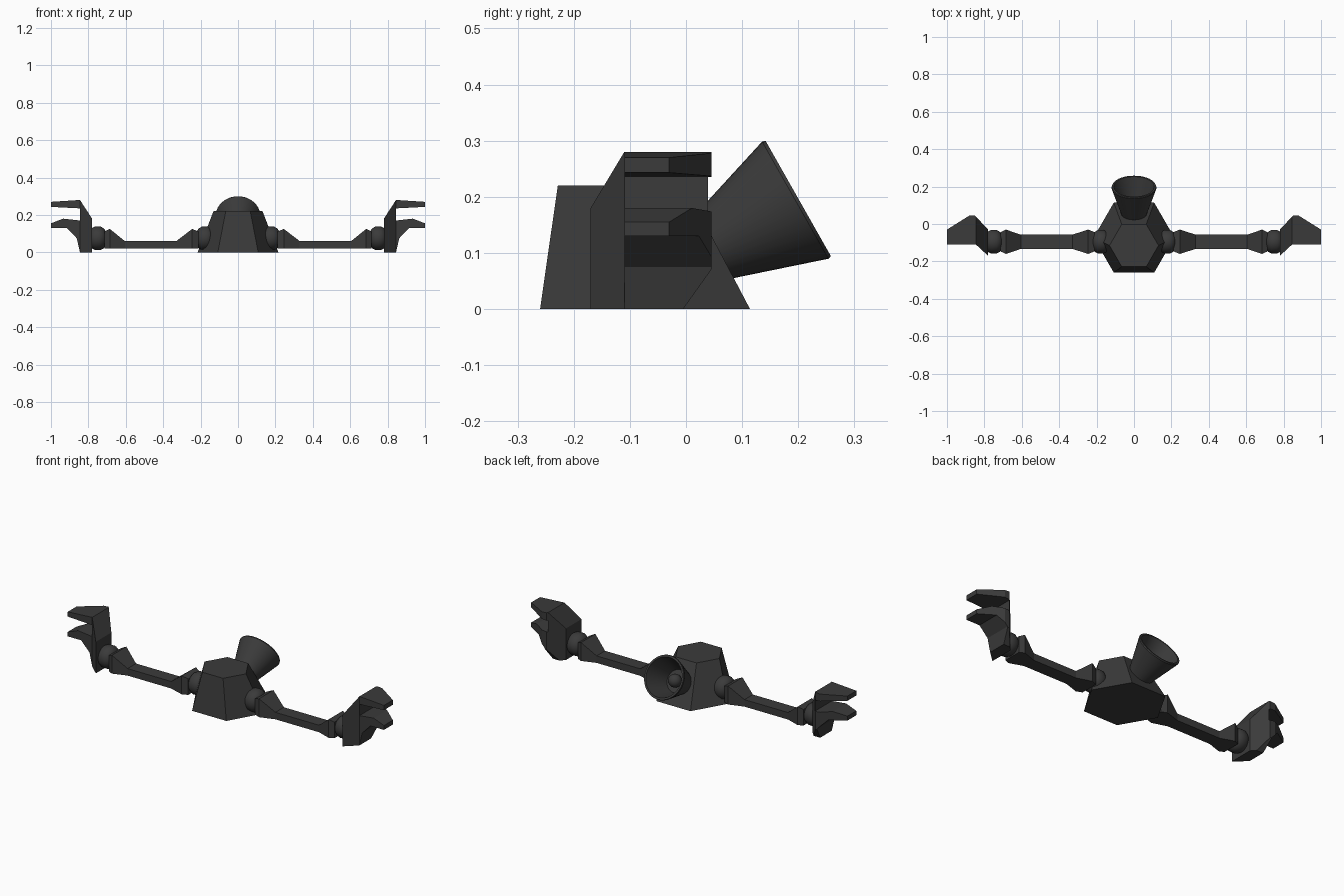
import bpy, bmesh, math
from mathutils import Vector, Matrix

cube = bpy.data.objects.get("Cube")
if cube:
    bpy.data.objects.remove(cube)

mat = bpy.data.materials.new("dark_grey")
mat.use_nodes = True
COL = (0.043, 0.043, 0.043, 1)
mat.diffuse_color = COL
mat.node_tree.nodes["Principled BSDF"].inputs["Base Color"].default_value = COL

ARM_Y = -0.095


def finish(name, bm, mirror=False, smooth=None):
    bmesh.ops.recalc_face_normals(bm, faces=bm.faces[:])
    me = bpy.data.meshes.new(name)
    bm.to_mesh(me)
    bm.free()
    me.materials.append(mat)
    ob = bpy.data.objects.new(name, me)
    bpy.context.collection.objects.link(ob)
    if mirror:
        ob.modifiers.new("Mirror", 'MIRROR').use_axis[0] = True
    if smooth:
        bpy.ops.object.select_all(action='DESELECT')
        ob.select_set(True)
        bpy.context.view_layer.objects.active = ob
        bpy.ops.object.shade_smooth_by_angle(angle=math.radians(smooth))
    return ob


def loft(rings):
    """Skin a list of equal-sized rings and cap both ends."""
    bm = bmesh.new()
    vs = [[bm.verts.new(p) for p in r] for r in rings]
    n = len(vs[0])
    for a, b in zip(vs, vs[1:]):
        for i in range(n):
            bm.faces.new((a[i], a[(i + 1) % n], b[(i + 1) % n], b[i]))
    bm.faces.new(vs[0])
    bm.faces.new(vs[-1])
    return bm


def lathe(profile, origin, axis, n=32):
    """Revolve (distance, radius) pairs about an axis."""
    rot = Vector(axis).to_track_quat('Z', 'Y')
    return loft([[Vector(origin) + rot @ Vector((r * math.cos(t), r * math.sin(t), d))
                  for t in (2 * math.pi * i / n for i in range(n))]
                 for d, r in profile])


# Hexagonal body, leaning slightly forward
def hexagon(r, y, z):
    return [(r * math.cos(i * math.pi / 3), y + r * math.sin(i * math.pi / 3), z)
            for i in range(6)]


finish("body", loft([hexagon(0.216, -0.073, 0), hexagon(0.131, -0.115, 0.22)]))

# Flared rear nozzle, hollow, with a ball inside
axis = Vector((0, 0.87, 0.493)).normalized()
mouth = Vector((0, 0.2, 0.197))
finish("nozzle", lathe([(-0.2, 0.057), (-0.006, 0.12), (0, 0.118), (0, 0.108),
                        (-0.006, 0.106), (-0.14, 0.062)], mouth, axis, 40), smooth=30)
bm = bmesh.new()
bmesh.ops.create_uvsphere(bm, u_segments=20, v_segments=12, radius=0.036,
                          matrix=Matrix.Translation(mouth - axis * 0.115))
finish("nozzle_ball", bm, smooth=60)

# Shoulder and wrist joints
joint = [(0, 0.036), (0.012, 0.053), (0.03, 0.063), (0.06, 0.063), (0.078, 0.053), (0.09, 0.036)]
for name, x in (("shoulder_joints", 0.132), ("wrist_joints", 0.705)):
    finish(name, lathe(joint, (x, ARM_Y, 0.075), (1, 0, 0)), mirror=True, smooth=40)

# Arms: thin bars flaring into a cuff at each end (x, half width, top)
sections = [(0.212, 0.052, 0.112), (0.245, 0.065, 0.125), (0.33, 0.038, 0.06),
            (0.605, 0.038, 0.06), (0.685, 0.065, 0.125), (0.713, 0.052, 0.112)]
finish("arms", loft([[(x, ARM_Y - w, 0.02), (x, ARM_Y + w, 0.02),
                      (x, ARM_Y + w, z), (x, ARM_Y - w, z)] for x, w, z in sections]),
       mirror=True)

# Claw hands: side profile extruded front to back, then bevel-cut at the rear
palm = [(0.78, 0), (0.845, 0), (0.845, 0.17), (0.845, 0.235), (0.845, 0.28), (0.78, 0.18)]
lower = [(0.845, 0), (0.862, 0.075), (0.915, 0.13), (1, 0.13), (1, 0.155),
         (0.935, 0.18), (0.845, 0.17)]
upper = [(0.845, 0.235), (1, 0.243), (1, 0.27), (0.845, 0.28)]
bm = bmesh.new()
for poly in (palm, lower, upper):
    bm.faces.new([bm.verts.new((x, -0.17 if x < 0.8 else -0.11, z)) for x, z in poly])
bmesh.ops.remove_doubles(bm, verts=bm.verts[:], dist=0.0005)
ext = bmesh.ops.extrude_face_region(bm, geom=bm.faces[:], use_keep_orig=True)
for v in ext["geom"]:
    if isinstance(v, bmesh.types.BMVert):
        v.co.y = 0.1
bmesh.ops.recalc_face_normals(bm, faces=bm.faces[:])
cuts = [((0.85, 0.045, 0), (0, 1, 0)),                # flat back
        ((0.85, 0.045, 0), (-0.075, 0.07, 0)),        # inner rear bevel
        ((0.88, 0.045, 0), (0.075, 0.12, 0)),         # finger taper
        ((0.85, 0.045, 0.07), (0, 0.07, -0.05))]      # lower rear bevel
for co, no in cuts:
    bmesh.ops.bisect_plane(bm, geom=bm.verts[:] + bm.edges[:] + bm.faces[:], dist=1e-5,
                           plane_co=co, plane_no=no, clear_outer=True)
    bmesh.ops.holes_fill(bm, edges=[e for e in bm.edges if e.is_boundary], sides=0)
finish("claw_hands", bm, mirror=True)
